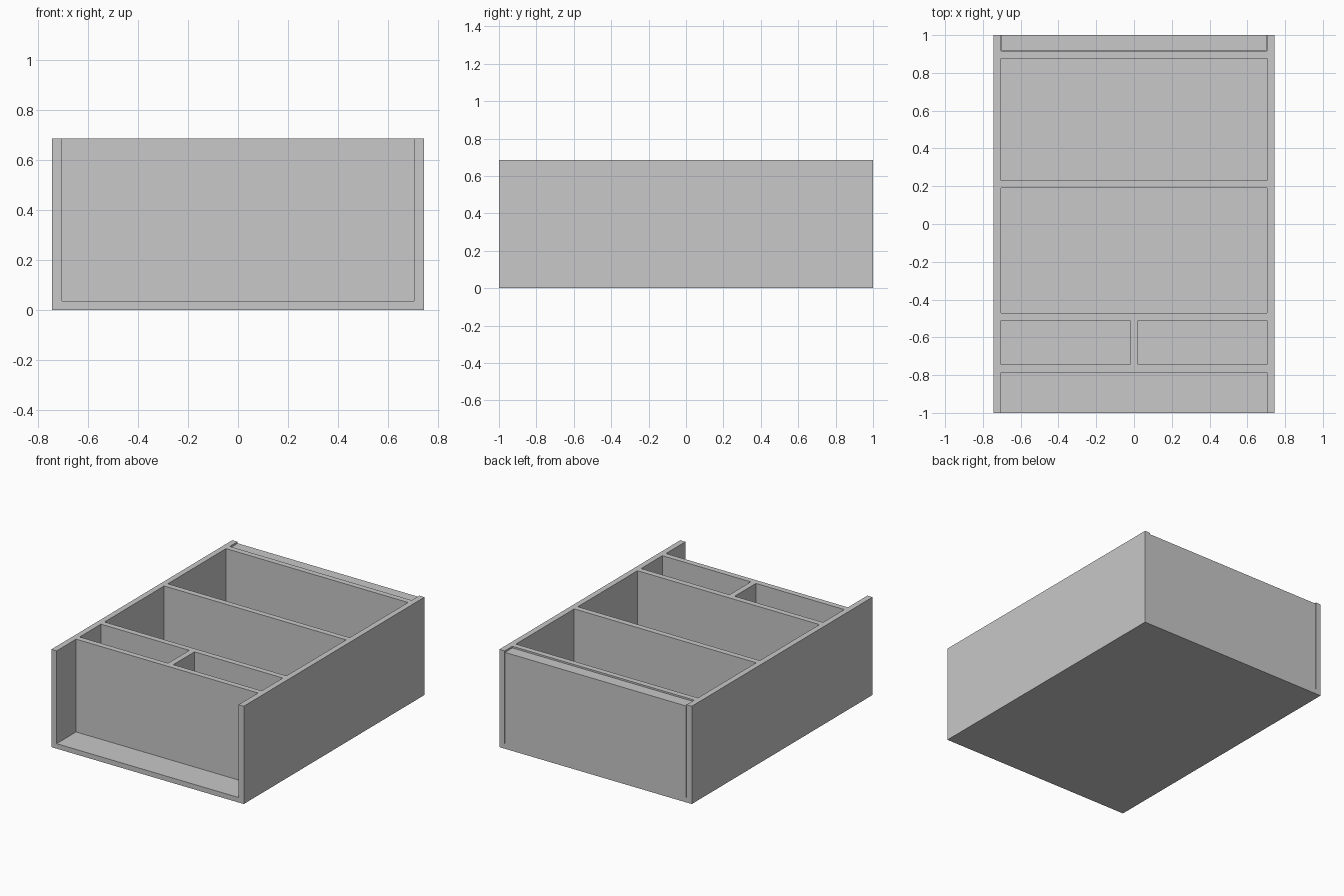
import bpy

cube = bpy.data.objects.get("Cube")
if cube:
    bpy.data.objects.remove(cube, do_unlink=True)

GREY = (0.58, 0.58, 0.58, 1)
mat = bpy.data.materials.new("plain grey")
mat.use_nodes = True
mat.diffuse_color = GREY
mat.node_tree.nodes["Principled BSDF"].inputs["Base Color"].default_value = GREY

WIDTH, DEPTH, HEIGHT = 1.49, 2.0, 0.685
BOARD, FLOOR = 0.04, 0.035
INNER = WIDTH / 2 - BOARD


def board(name, x, y, z):
    """Box spanning the given (low, high) ranges."""
    spans = (x, y, z)
    bpy.ops.mesh.primitive_cube_add(size=1, location=[(a + b) / 2 for a, b in spans])
    obj = bpy.context.object
    obj.name = name
    obj.data.name = name
    for v in obj.data.vertices:
        for i, (a, b) in enumerate(spans):
            v.co[i] *= b - a
    obj.data.materials.append(mat)
    return obj


# Side walls, full height and depth
for name, s in (("left_side", 1), ("right_side", -1)):
    x = sorted((s * INNER, s * WIDTH / 2))
    board(name, x, (-DEPTH / 2, DEPTH / 2), (0, HEIGHT))

# Floor between the sides
board("floor", (-INNER, INNER), (-DEPTH / 2, DEPTH / 2), (0, FLOOR))

# Cross boards
for name, y in (("front_panel", -0.785), ("front_divider", -0.51),
                ("middle_divider", 0.19), ("rear_divider", 0.875)):
    board(name, (-INNER, INNER), (y, y + BOARD), (FLOOR, HEIGHT))

# Short partition splitting the front compartment
board("small_partition", (-BOARD / 2, BOARD / 2), (-0.745, -0.51), (FLOOR, HEIGHT))

# Thick back panel, fitted with a hairline gap and slightly lower
GAP = 0.003
board("back_panel", (-INNER + GAP, INNER - GAP), (0.915 + GAP, DEPTH / 2),
      (FLOOR, HEIGHT - 0.01))
